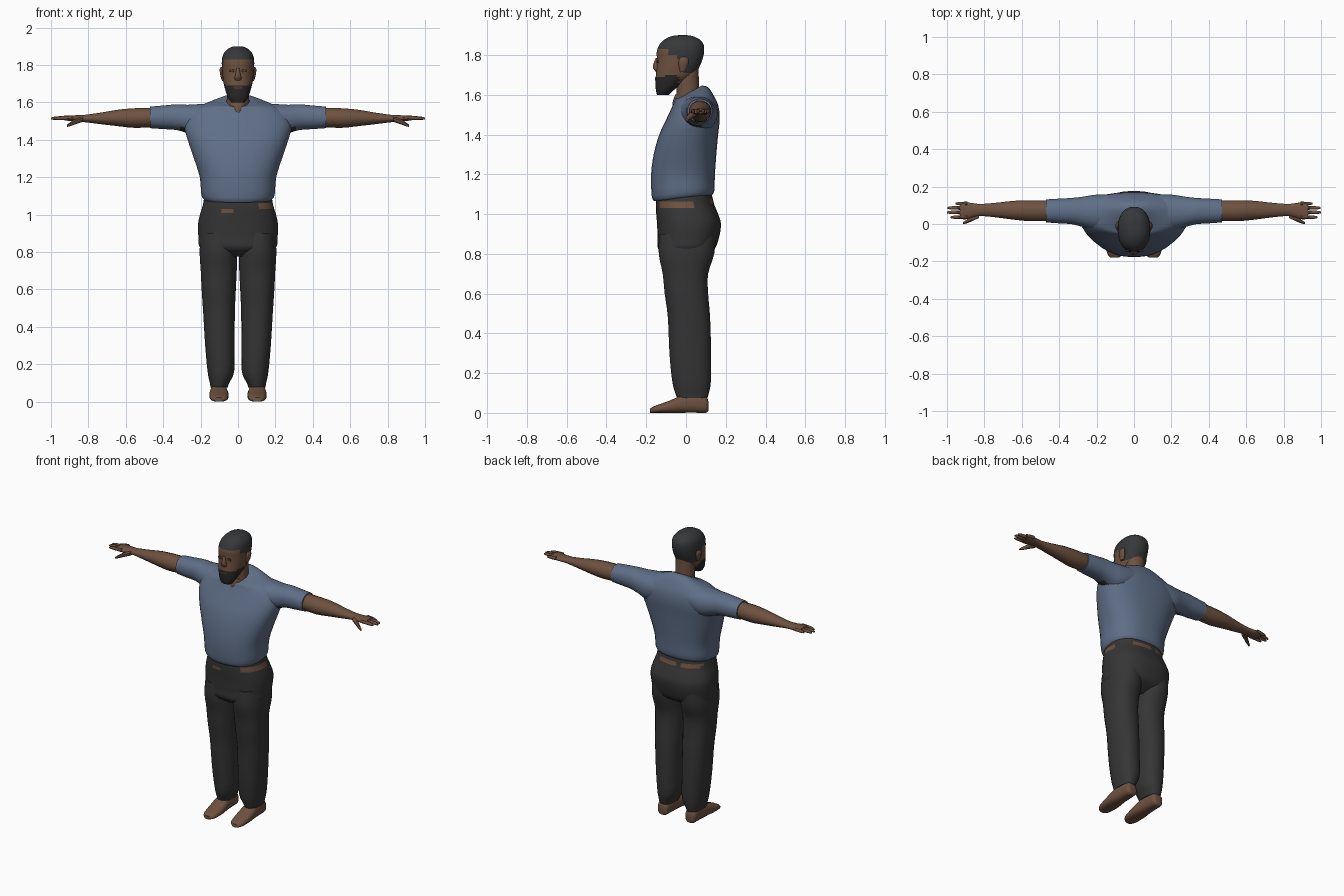
import bpy, bmesh, math


def material(name, rgb):
    m = bpy.data.materials.new(name)
    m.diffuse_color = (*rgb, 1)
    return m


SHIRT = material("shirt_blue", (0.115, 0.158, 0.245))
SKIN = material("skin_brown", (0.155, 0.083, 0.05))
PANTS = material("trouser_black", (0.036, 0.036, 0.036))
HAIR = material("hair_grey", (0.037, 0.039, 0.041))
BEARD = material("beard_black", (0.021, 0.021, 0.022))
SHADE = material("lip_and_eye_brown", (0.075, 0.04, 0.026))


def spline(p0, p1, p2, p3, t):
    return [0.5 * (2 * b + (c - a) * t + (2 * a - 5 * b + 4 * c - d) * t * t
                   + (3 * b - a - 3 * c + d) * t ** 3)
            for a, b, c, d in zip(p0, p1, p2, p3)]


def loft(name, rings, mats, axis="z", segs=24, power=2.0, sub=3, rule=None, mirror=False):
    """Each ring: position on axis, low/high of the two other axes, tilt."""
    rings = [tuple(r) + (0,) * (6 - len(r)) for r in rings]
    ext = [rings[0]] + rings + [rings[-1]]
    fine = [spline(*ext[i:i + 4], k / sub) for i in range(len(rings) - 1) for k in range(sub)]
    fine.append(rings[-1])
    bm = bmesh.new()
    loops = []
    for t, a0, a1, b0, b1, tilt in fine:
        row = []
        for k in range(segs):
            ang = 2 * math.pi * (k + 0.5) / segs
            c, s = math.cos(ang), math.sin(ang)
            a = (a0 + a1) / 2 + (a1 - a0) / 2 * math.copysign(abs(c) ** (2 / power), c)
            b = (b0 + b1) / 2 + (b1 - b0) / 2 * math.copysign(abs(s) ** (2 / power), s)
            h = t + tilt * (b - (b0 + b1) / 2)
            row.append(bm.verts.new({"z": (a, b, h), "x": (h, a, b), "y": (a, h, b)}[axis]))
        loops.append(row)
    for r0, r1 in zip(loops, loops[1:]):
        for k in range(segs):
            j = (k + 1) % segs
            bm.faces.new((r0[k], r0[j], r1[j], r1[k]))
    bm.faces.new(loops[0][::-1])
    bm.faces.new(loops[-1])
    bmesh.ops.recalc_face_normals(bm, faces=bm.faces)
    if rule:
        for f in bm.faces:
            f.material_index = rule(*f.calc_center_median())
    return finish(name, bm, mats, mirror)


def finish(name, bm, mats, mirror=False):
    me = bpy.data.meshes.new(name)
    bm.to_mesh(me)
    bm.free()
    for m in mats:
        me.materials.append(m)
    ob = bpy.data.objects.new(name, me)
    bpy.context.collection.objects.link(ob)
    bpy.ops.object.select_all(action="DESELECT")
    ob.select_set(True)
    bpy.context.view_layer.objects.active = ob
    bpy.ops.object.shade_smooth_by_angle(angle=math.radians(45))
    if mirror:
        ob.modifiers.new("mirror", "MIRROR")
    return ob


def sym(z, hw, y0, y1, tilt=0):
    return (z, -hw, hw, y0, y1, tilt)


# Shirt body, with a dark worn patch at each armpit
loft("shirt_body", [
    sym(1.08, .178, -.162, .13, .1), sym(1.105, .196, -.173, .143, .08),
    sym(1.2, .205, -.176, .146), sym(1.3, .236, -.163, .153),
    sym(1.4, .27, -.135, .162), sym(1.48, .288, -.098, .17),
    sym(1.545, .262, -.068, .163), sym(1.585, .195, -.058, .14, .1),
    sym(1.608, .115, -.052, .112, .35), sym(1.612, .068, -.045, .08, .55)],
    [SHIRT], segs=36, power=2.4)

# Sleeves
loft("sleeve", [
    (.1, -.02, .16, 1.45, 1.595), (.2, -.035, .158, 1.415, 1.592),
    (.27, -.018, .147, 1.435, 1.588), (.33, -.002, .14, 1.452, 1.59),
    (.4, .003, .136, 1.457, 1.584), (.47, .008, .132, 1.462, 1.578)],
    [SHIRT, PANTS], axis="x", power=2.2, mirror=True,
    rule=lambda x, y, z: int(.25 < x < .31 and z < 1.465 and .0 < y < .08))

# Bare arms down to the palm
loft("arm", [
    (.44, .016, .126, 1.468, 1.572), (.55, .014, .128, 1.463, 1.57),
    (.64, .022, .125, 1.472, 1.562), (.74, .035, .114, 1.484, 1.545),
    (.82, .042, .108, 1.494, 1.534), (.86, .036, .112, 1.497, 1.532),
    (.9, .024, .117, 1.5, 1.531), (.93, .028, .115, 1.505, 1.53)],
    [SKIN], axis="x", segs=16, mirror=True)

# Fingers and thumb
for i, (y, tip) in enumerate([(.036, .982), (.062, 1.0), (.086, .996), (.109, .955)]):
    loft(f"finger_{i + 1}", [
        (.89, y - .011, y + .011, 1.507, 1.53), (tip - .025, y - .01, y + .01, 1.506, 1.526),
        (tip, y - .005, y + .005, 1.508, 1.518)],
        [SKIN], axis="x", segs=8, sub=2, mirror=True)
loft("thumb", [
    (.83, .03, .07, 1.495, 1.525), (.87, .012, .042, 1.482, 1.512),
    (.895, .002, .024, 1.473, 1.497), (.915, -.002, .01, 1.468, 1.48)],
    [SKIN], axis="x", segs=8, sub=2, mirror=True)


# Trouser seat, with bare strips showing under the waistband
def waist_rule(x, y, z):
    side = x > .1 and -.13 < y < .03 and 1.028 < z < 1.062
    front = -.075 < x < -.01 and y < -.1 and 1.01 < z < 1.032
    back = y > .05 and (-.17 < x < -.05 or -.02 < x < .1) and 1.045 < z < 1.07
    return int(side or front or back)


loft("trouser_seat", [
    sym(.775, .11, -.08, .07), sym(.82, .2, -.138, .14), sym(.88, .212, -.143, .166),
    sym(.95, .214, -.146, .176), sym(1.0, .204, -.15, .162),
    sym(1.05, .189, -.152, .142), sym(1.11, .178, -.145, .128)],
    [PANTS, SKIN], segs=40, power=2.4, sub=5, rule=waist_rule)

# Trouser legs
loft("trouser_leg", [
    (.075, .055, .147, -.045, .108), (.1, .047, .151, -.055, .116),
    (.16, .02, .163, -.07, .126), (.3, .018, .176, -.084, .127),
    (.48, .016, .187, -.092, .122), (.6, .011, .195, -.108, .112),
    (.7, .006, .2, -.118, .112), (.8, .004, .206, -.138, .143),
    (.9, .002, .2, -.135, .15)],
    [PANTS], power=2.3, mirror=True)

# Bare feet
loft("foot", [
    (-.18, .08, .125, 0, .022), (-.155, .058, .145, 0, .036), (-.08, .05, .153, 0, .063),
    (-.02, .055, .15, 0, .09), (.05, .06, .145, 0, .1), (.1, .066, .14, 0, .085),
    (.112, .08, .125, .01, .06)],
    [SKIN], axis="y", segs=16, power=2.6, mirror=True)

# Neck, skin at the collar opening
loft("neck", [
    sym(1.54, .065, -.05, .06), sym(1.59, .062, -.048, .072),
    sym(1.65, .06, -.05, .066), sym(1.75, .062, -.06, .064)], [SKIN], segs=20)
loft("collar_opening", [
    sym(1.545, .018, -.07, .02), sym(1.57, .042, -.066, .03),
    sym(1.602, .052, -.055, .06)], [SKIN], segs=16)


# Head, with hair and beard regions
def head_rule(x, y, z):
    if y < -.035 and z < (1.688 if y < -.1 else 1.7):
        return 2
    hairline = 1.825 if y < -.09 else 1.8 if y < -.04 else 1.775 if y < -.005 else 1.715
    return int(z > hairline)


loft("head", [
    sym(1.6, .036, -.146, -.085), sym(1.625, .053, -.152, -.06), sym(1.66, .066, -.154, -.01),
    sym(1.7, .077, -.152, .045), sym(1.74, .083, -.148, .068), sym(1.78, .086, -.147, .084),
    sym(1.82, .087, -.147, .092), sym(1.855, .08, -.132, .088), sym(1.88, .062, -.105, .066),
    sym(1.896, .036, -.068, .03), sym(1.9, .012, -.03, 0)],
    [SKIN, HAIR, BEARD], segs=32, power=2.25, sub=4, rule=head_rule)

# Nose
loft("nose", [
    sym(1.718, .014, -.155, -.13), sym(1.73, .02, -.163, -.13),
    sym(1.745, .015, -.167, -.13), sym(1.785, .008, -.152, -.13)], [SKIN], segs=10, sub=2)

# Ears
loft("ear", [
    (1.715, .07, .086, -.03, -.005), (1.74, .072, .094, -.036, .008),
    (1.775, .072, .099, -.036, .014), (1.79, .075, .092, -.025, .006)],
    [SKIN], segs=10, sub=2, mirror=True)

# Eyes and mouth as thin plates
loft("eye", [(1.762, .022, .046, -.147, -.139), (1.77, .019, .049, -.149, -.14),
             (1.776, .023, .046, -.147, -.139)], [SHADE], segs=10, sub=2, mirror=True)
loft("mouth", [sym(1.672, .02, -.157, -.148), sym(1.68, .026, -.157, -.148),
               sym(1.686, .02, -.157, -.148)], [SHADE], segs=10, sub=2)
